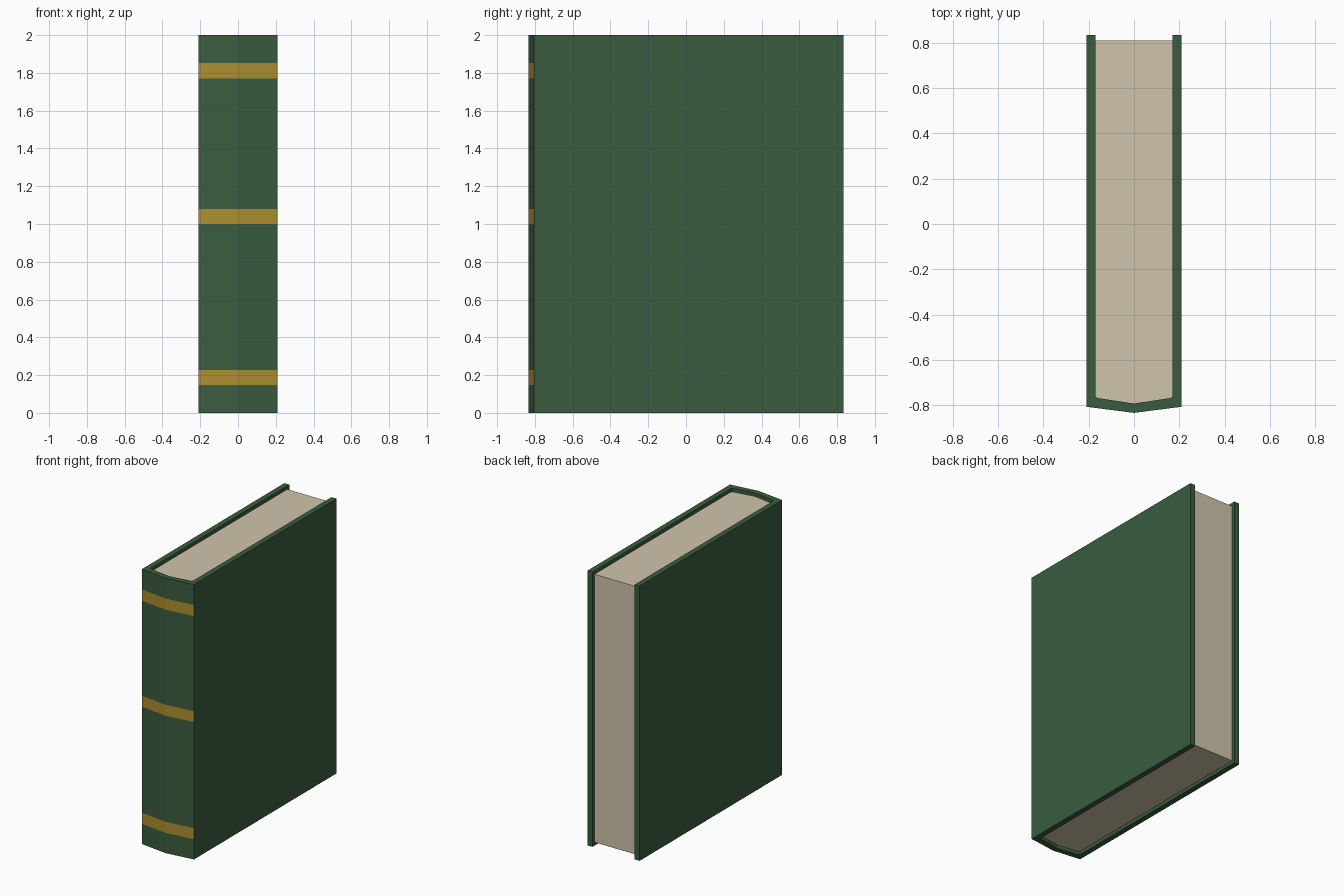
import bpy
import bmesh

if "Cube" in bpy.data.objects:
    bpy.data.objects.remove(bpy.data.objects["Cube"])


def material(name, rgb):
    """Flat material from an sRGB 0-255 colour."""
    lin = [((c / 255 + 0.055) / 1.055) ** 2.4 for c in rgb]
    m = bpy.data.materials.new(name)
    m.diffuse_color = (*lin, 1.0)
    m.use_nodes = True
    m.node_tree.nodes["Principled BSDF"].inputs["Base Color"].default_value = m.diffuse_color
    return m


green = material("cover green", (58, 92, 63))
gold = material("band gold", (172, 142, 47))
cream = material("page cream", (208, 197, 171))


def prism(name, outline, levels, mats, pick=lambda edge, layer: 0):
    """Extrude a counter-clockwise xy outline through the z levels."""
    bm = bmesh.new()
    rings = [[bm.verts.new((x, y, z)) for x, y in outline] for z in levels]
    n = len(outline)
    for k in range(len(levels) - 1):
        a, b = rings[k], rings[k + 1]
        for i in range(n):
            j = (i + 1) % n
            f = bm.faces.new((a[i], a[j], b[j], b[i]))
            f.material_index = pick(i, k)
    bm.faces.new(rings[0][::-1])
    bm.faces.new(rings[-1])
    mesh = bpy.data.meshes.new(name)
    bm.to_mesh(mesh)
    bm.free()
    for m in mats:
        mesh.materials.append(m)
    ob = bpy.data.objects.new(name, mesh)
    bpy.context.collection.objects.link(ob)
    return ob


def mirrored(half):
    """Complete a left half profile (ending on x = 0) with its right half."""
    return half + [(-x, y) for x, y in half[-2::-1]]


EDGE = 0.833   # fore edge of the boards
outer = mirrored([(-0.21, EDGE), (-0.21, -0.806), (0.0, -0.833)])
inner = mirrored([(-0.17, EDGE), (-0.17, -0.758), (-0.163, -0.767), (0.0, -0.792)])

# Cover: U-shaped case with a two-facet spine; odd layers of the spine are gold
levels = [0.0, 0.147, 0.228, 1.0, 1.079, 1.771, 1.853, 2.0]
prism("cover", outer + inner[::-1], levels, [green, gold],
      lambda edge, layer: 1 if edge in (1, 2) and layer % 2 else 0)

# Page block: fills the case, set back at the top, bottom and fore edge
pages = [(x, min(y, 0.81)) for x, y in inner]
prism("pages", pages, [0.025, 1.975], [cream])
